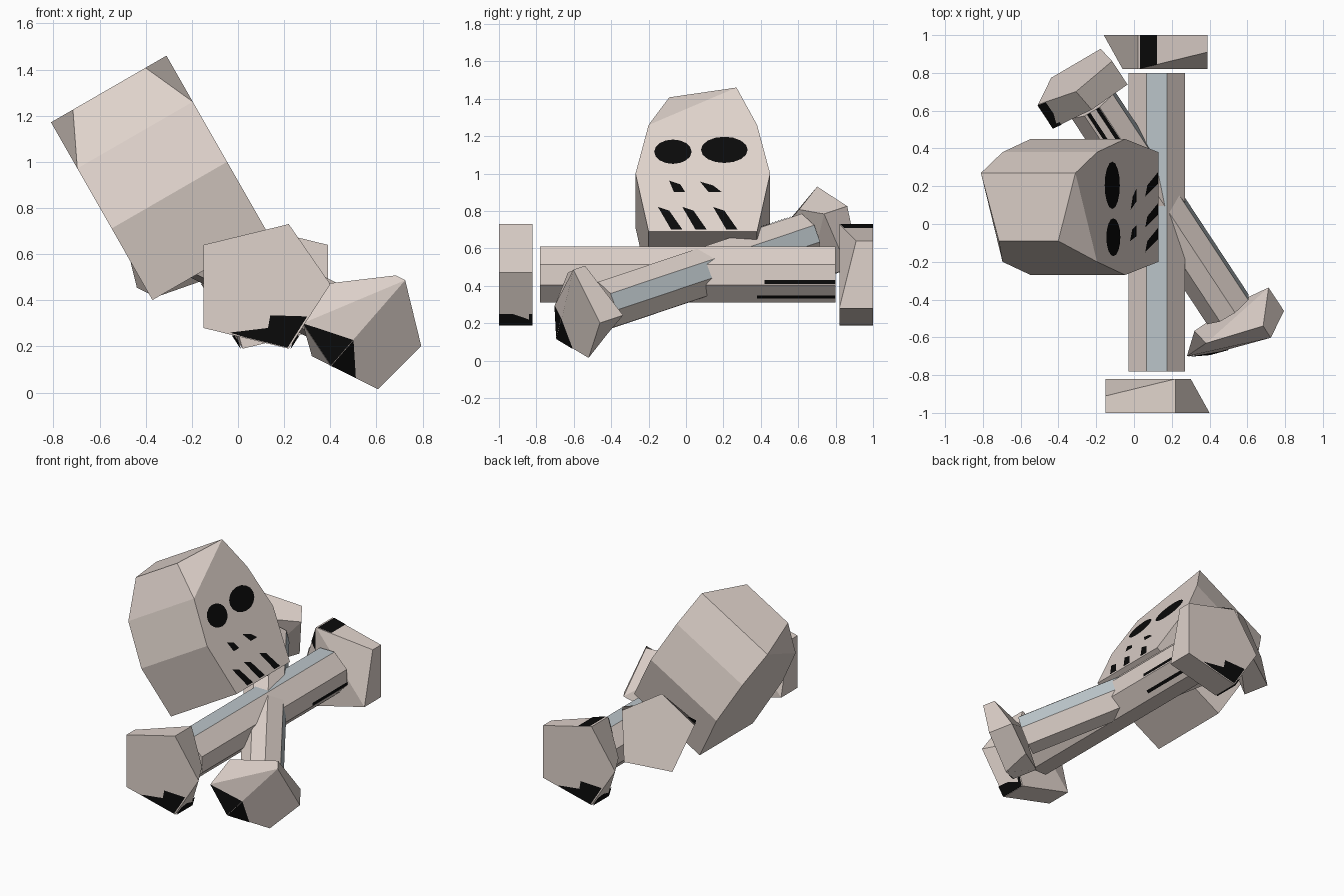
import bpy, bmesh, math
from mathutils import Matrix, Vector as V

if "Cube" in bpy.data.objects:
    bpy.data.objects.remove(bpy.data.objects["Cube"])


def material(name, rgb):
    m = bpy.data.materials.new(name)
    m.diffuse_color = (*rgb, 1)
    m.use_nodes = True
    m.node_tree.nodes["Principled BSDF"].inputs["Base Color"].default_value = m.diffuse_color
    return m


BONE = material("bone", (0.74, 0.65, 0.60))
BLUE = material("blue grey", (0.50, 0.56, 0.59))
BLACK = material("black", (0.003, 0.003, 0.003))


def build(name, verts, faces, mats, matrix=Matrix(), fix=True):
    me = bpy.data.meshes.new(name)
    me.from_pydata([matrix @ V(v) for v in verts], [], faces)
    for m in mats:
        me.materials.append(m)
    if fix:
        bm = bmesh.new()
        bm.from_mesh(me)
        bmesh.ops.recalc_face_normals(bm, faces=bm.faces)
        bm.to_mesh(me)
        bm.free()
    ob = bpy.data.objects.new(name, me)
    bpy.context.collection.objects.link(ob)
    return ob


def sides(n):
    return [(i, (i + 1) % n, n + (i + 1) % n, n + i) for i in range(n)]


def plates(name, polys, centre, matrix=Matrix(), lift=0.004):
    """Thin painted patches lifted just off a surface, away from centre."""
    verts, faces = [], []
    for p in polys:
        p = [matrix @ V(v) for v in p]
        nrm = sum((p[i].cross(p[(i + 1) % len(p)]) for i in range(len(p))), V((0, 0, 0))).normalized()
        if nrm.dot(p[0] - matrix @ V(centre)) < 0:
            nrm.negate()
            p.reverse()
        faces.append(range(len(verts), len(verts) + len(p)))
        verts += [v + nrm * lift for v in p]
    build(name, verts, faces, [BLACK], fix=False)


# Skull: eight-sided profile (y, z on the face plane) pushed back along the face normal
N = V((0.866, 0, 0.5))


def on_face(y, z):
    return V((-0.31 + (1.46 - z) * 0.5714, y, z))


outline = [(-0.20, 0.69), (-0.27, 1.0), (-0.20, 1.26), (-0.09, 1.46),
           (0.27, 1.46), (0.38, 1.26), (0.45, 1.0), (0.38, 0.69)]
front = [on_face(*p) for p in outline]
back = [p - N * 0.578 for p in front]
front[3] -= N * 0.105
back[3] += N * 0.11
build("skull", front + back,
      sides(8) + [(0, 1, 2, 4, 5, 6, 7), (2, 3, 4), (8, 9, 10, 12, 13, 14, 15), (10, 11, 12)], [BONE])


# Painted face: eyes, nostrils and teeth gaps
def ellipse(cy, cz, ry, rz, n=16):
    return [on_face(cy + ry * math.cos(2 * math.pi * i / n), cz + rz * math.sin(2 * math.pi * i / n))
            for i in range(n)]


def slant(y0, z0, y1, z1, w):
    return [on_face(y0 - w, z0), on_face(y0 + w, z0 - 0.02), on_face(y1 + w, z1), on_face(y1 - w, z1)]


head = (-0.35, 0.1, 0.9)
plates("eyes", [ellipse(-0.07, 1.115, 0.10, 0.065), ellipse(0.205, 1.125, 0.125, 0.07)], head)
plates("nostrils", [slant(-0.06, 0.96, -0.035, 0.90, 0.03), slant(0.11, 0.955, 0.155, 0.90, 0.035)], head)
plates("teeth_gaps", [slant(y, 0.82, y + 0.07, 0.70, 0.03) for y in (-0.12, 0.01, 0.175)], head)

# Bones: local frame has y along the bone, z up
PENT = [(-0.27, 0.18), (0.10, 0.27), (0.28, 0.01), (0.10, -0.27), (-0.27, -0.18)]


def knob(name, matrix, sign, moved=None):
    """Pentagonal bone end; sign -1 turns it to the far end."""
    def place(v):
        return V((v[0] * sign, v[1] * sign, v[2]))
    outer = [place((x, -1, z)) for x, z in PENT]
    inner = [place((x, -0.82, z)) for x, z in PENT]
    inner[0] = place((-0.27, -0.91, 0.18))
    inner[2] = place((0.18, -0.82, 0.01))
    if moved:
        outer[4] = matrix.inverted() @ V(moved)
    build(name, outer + inner,
          sides(5) + [(0, 1, 2, 3), (0, 3, 4), (6, 7, 8, 9), (5, 6, 9)], [BONE], matrix)
    return outer, inner, place


def bone(name, matrix):
    ring = [(0.055, 0.15), (0.15, 0.055), (0.15, -0.055), (0.055, -0.15),
            (-0.055, -0.15), (-0.15, -0.055), (-0.15, 0.055), (-0.055, 0.15)]
    ob = build(name, [(x, -0.78, z) for x, z in ring] + [(x, 0.80, z) for x, z in ring],
               sides(8) + [tuple(range(8)), tuple(range(8, 16))], [BONE, BLUE], matrix)
    ob.data.polygons[7].material_index = 1      # upper facet is blue grey


def side_strip(o, i):
    return [o[3], o[3].lerp(o[2], 0.22), i[3].lerp(i[2], 0.22), i[3]]


# Level bone
M1 = Matrix.Translation((0.12, 0, 0.46))
bone("level_bone", M1)
plates("level_bone_marks", [
    [(0.15, 0.42, -0.03), (0.15, 0.80, -0.03), (0.15, 0.80, -0.05), (0.15, 0.42, -0.05)],
    [(0.095, 0.38, -0.11), (0.095, 0.80, -0.11), (0.08, 0.80, -0.125), (0.08, 0.38, -0.125)]],
    (0, 0.5, 0), M1)
PATCH = [(-0.155, -0.20), (0.01, -0.18), (0.02, -0.125), (0.18, -0.13), (0.095, -0.265), (-0.09, -0.22)]
for label, sign in (("front", 1), ("rear", -1)):
    o, i, place = knob("level_bone_" + label + "_end", M1, sign)
    mid = place((0, -0.91, 0))
    polys = [[place((x, -1, z)) for x, z in PATCH]]
    if sign < 0:
        polys += [[o[0].lerp(o[1], 0.73), o[0].lerp(o[1], 0.97), i[0].lerp(i[1], 0.97), i[0].lerp(i[1], 0.73)],
                  [i[1], i[1].lerp(i[2], 0.4), i[1].lerp(i[3], 0.3)]]
    plates("level_bone_" + label + "_paint", polys, mid, M1)
    plates("level_bone_" + label + "_edge_paint", [side_strip(o, i)], mid, M1, 0.008)

# Slanted bone: smaller copy, turned about its own length
n = V((0.53, -0.805, -0.27)).normalized()
e1 = V((0, 0, 1)).cross(n).normalized()
e2 = n.cross(e1)
if e2.z < 0:
    e2.negate()
a = math.radians(-79)
right = e1 * math.cos(a) + e2 * math.sin(a)
up = -e1 * math.sin(a) + e2 * math.cos(a)
basis = Matrix((right, -n, up)).transposed().to_4x4()
M2 = Matrix.Translation((0.143, 0.086, 0.471)) @ basis @ Matrix.Scale(0.857, 4)
bone("slanted_bone", M2)
plates("slanted_bone_marks", [
    [(-0.15, 0.20, z - 0.012), (-0.15, 0.80, z - 0.012), (-0.15, 0.80, z + 0.012), (-0.15, 0.20, z + 0.012)]
    for z in (-0.025, 0.04)], (0, 0.5, 0), M2)

o, i, place = knob("slanted_bone_front_end", M2, 1, (0.28, -0.70, 0.30))
w, v = o[0].lerp(o[3], 0.7), o[3].lerp(o[2], 0.52)
plates("slanted_bone_front_paint", [[w, v, o[3]], [w, o[3], o[4]]], place((0, -0.8, 0)), M2)
o, i, place = knob("slanted_bone_rear_end", M2, -1)
plates("slanted_bone_rear_paint", [side_strip(o, i)], place((0, -0.91, 0)), M2, 0.008)
